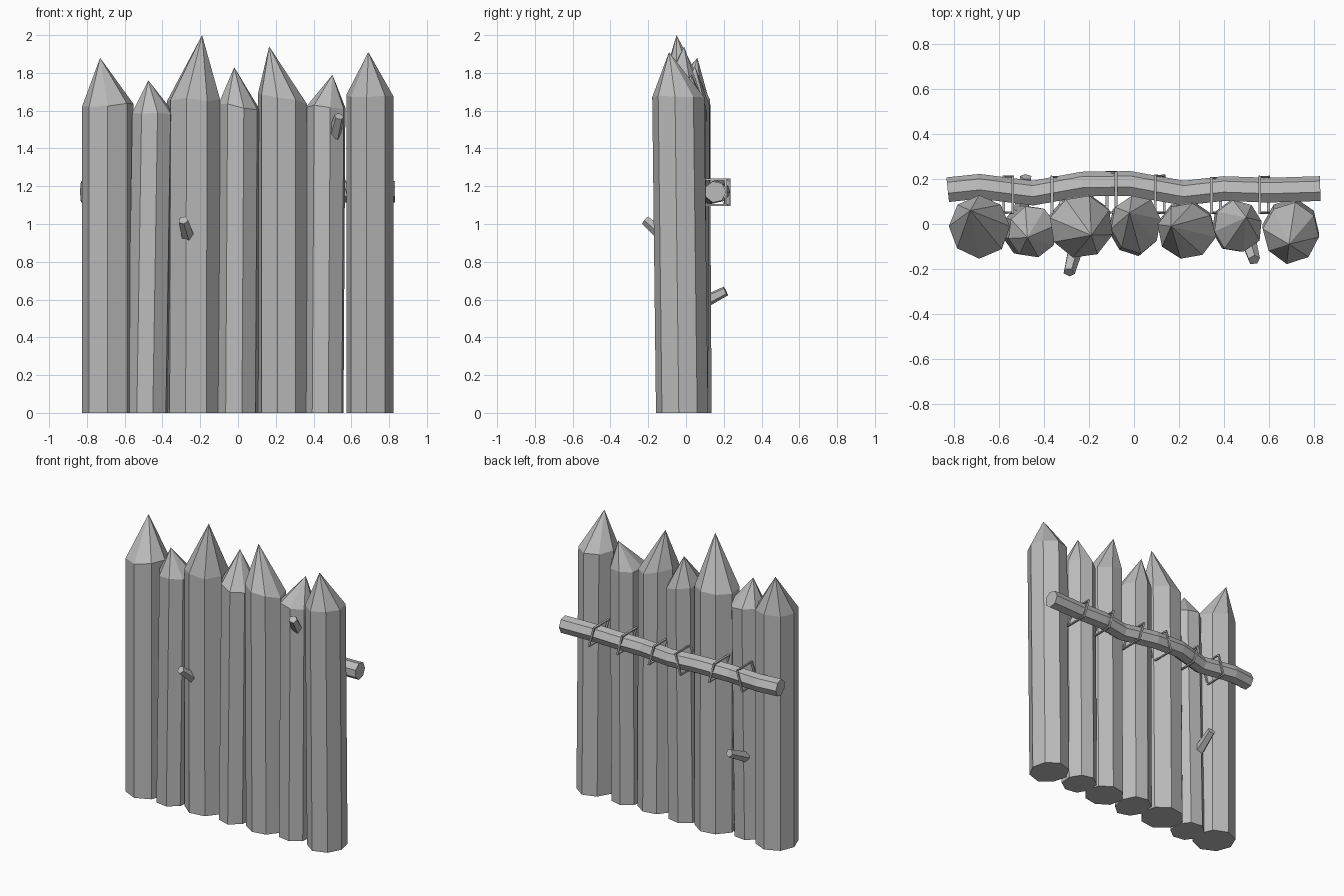
import bpy, bmesh, math, random
from mathutils import Vector

random.seed(4)
cube = bpy.data.objects.get("Cube")
if cube:
    bpy.data.objects.remove(cube, do_unlink=True)

grey = bpy.data.materials.new("plain_grey")
grey.use_nodes = True
colour = (0.5, 0.5, 0.5, 1)
grey.diffuse_color = colour
grey.node_tree.nodes["Principled BSDF"].inputs["Base Color"].default_value = colour


def finish(name, bm):
    bmesh.ops.recalc_face_normals(bm, faces=bm.faces)
    mesh = bpy.data.meshes.new(name)
    bm.to_mesh(mesh)
    bm.free()
    mesh.materials.append(grey)
    obj = bpy.data.objects.new(name, mesh)
    bpy.context.collection.objects.link(obj)
    return obj


def bridge(bm, a, b):
    n = len(a)
    for i in range(n):
        j = (i + 1) % n
        bm.faces.new((a[i], a[j], b[j], b[i]))


# Sharpened log: tapered prism with a leaning point
def log(name, base, top, rx, ry, shoulder, slant, tip, turn, sides=8):
    bm = bmesh.new()
    wobble = [random.uniform(0.96, 1.04) for i in range(sides)]
    rings = []
    for t in (0, 0.5, 1):
        c = Vector(base).lerp(Vector(top), t)
        ring = []
        for i in range(sides):
            a = math.radians(turn) + math.tau * i / sides
            x, y = rx * wobble[i] * math.cos(a), ry * wobble[i] * math.sin(a)
            z = shoulder * t
            if t == 1:
                z += slant * x / rx + random.uniform(-0.01, 0.01)
            ring.append(bm.verts.new((c.x + x, c.y + y, z)))
        rings.append(ring)
    bm.faces.new(rings[0])
    bridge(bm, rings[0], rings[1])
    bridge(bm, rings[1], rings[2])
    point = bm.verts.new(tip)
    for i in range(sides):
        bm.faces.new((rings[2][i], rings[2][(i + 1) % sides], point))
    return finish(name, bm)


# Faceted bar swept along a path, capped or closed into a loop
def bar(name, path, radius, sides, closed=False, end_scale=1):
    bm = bmesh.new()
    pts = [Vector(p) for p in path]
    n = len(pts)
    rings = []
    for k, p in enumerate(pts):
        if closed:
            d = (pts[(k + 1) % n] - p).normalized() + (p - pts[k - 1]).normalized()
        else:
            d = pts[min(k + 1, n - 1)] - pts[max(k - 1, 0)]
        d.normalize()
        u = d.cross(Vector((1, 0, 0) if closed else (0, 0, 1))).normalized()
        v = u.cross(d)
        r = radius * (end_scale if k == n - 1 else 1)
        ring = []
        for i in range(sides):
            a = math.tau * (i + 0.5) / sides
            ring.append(bm.verts.new(p + r * (u * math.cos(a) + v * math.sin(a))))
        rings.append(ring)
    for a, b in zip(rings, rings[1:]):
        bridge(bm, a, b)
    if closed:
        bridge(bm, rings[-1], rings[0])
    else:
        bm.faces.new(rings[0])
        bm.faces.new(rings[-1])
    return finish(name, bm)


# Row of seven logs
logs = [
    ((-0.69, -0.01), (-0.69, -0.01), 0.14, 0.14, 1.63, 0, (-0.73, 0.06, 1.88), 0),
    ((-0.48, -0.03), (-0.455, -0.035), 0.11, 0.115, 1.59, 0, (-0.475, -0.06, 1.76), 15),
    ((-0.24, 0), (-0.235, -0.01), 0.14, 0.14, 1.66, 0, (-0.19, -0.05, 2.0), -15),
    ((0, -0.01), (0.01, 0), 0.115, 0.13, 1.62, -0.02, (-0.02, 0.05, 1.83), 10),
    ((0.235, -0.02), (0.235, -0.03), 0.13, 0.13, 1.66, -0.02, (0.165, -0.01, 1.94), -12),
    ((0.455, -0.01), (0.465, -0.01), 0.11, 0.115, 1.62, 0, (0.5, 0.03, 1.79), 12),
    ((0.7, -0.02), (0.7, -0.04), 0.13, 0.135, 1.68, 0, (0.69, -0.09, 1.91), -8),
]
for i, spec in enumerate(logs):
    log(f"log_{i + 1}", *spec)

# Crooked rail along the back
rail = [(-0.83, 0.15, 1.17), (-0.69, 0.165, 1.17), (-0.45, 0.135, 1.16),
        (-0.23, 0.175, 1.18), (-0.02, 0.178, 1.17), (0.22, 0.135, 1.16),
        (0.4, 0.155, 1.17), (0.6, 0.148, 1.17), (0.83, 0.155, 1.17)]
bar("rail", rail, 0.058, 7)

# Skewed rope ties around the rail
ties = [(-0.56, 1, 0.21), (-0.345, -1, 0.21), (-0.1, 1, 0.23),
        (0.115, -1, 0.215), (0.365, -1, 0.205), (0.58, -1, 0.21)]
for i, (x, side, back) in enumerate(ties):
    s = 0.02 * side
    loop = [(x + s, 0.05, 1.235), (x + s, back, 1.235),
            (x - s, back, 1.1), (x - s, 0.05, 1.1)]
    bar(f"rope_tie_{i + 1}", loop, 0.009, 4, closed=True)

# Cut branch stubs
stubs = [((-0.26, -0.1, 0.92), (-0.29, -0.215, 1.02)),
         ((0.51, -0.08, 1.47), (0.535, -0.16, 1.57)),
         ((-0.5, 0.06, 0.57), (-0.48, 0.21, 0.645))]
for i, (a, b) in enumerate(stubs):
    bar(f"branch_stub_{i + 1}", (a, b), 0.036, 5, end_scale=0.75)
